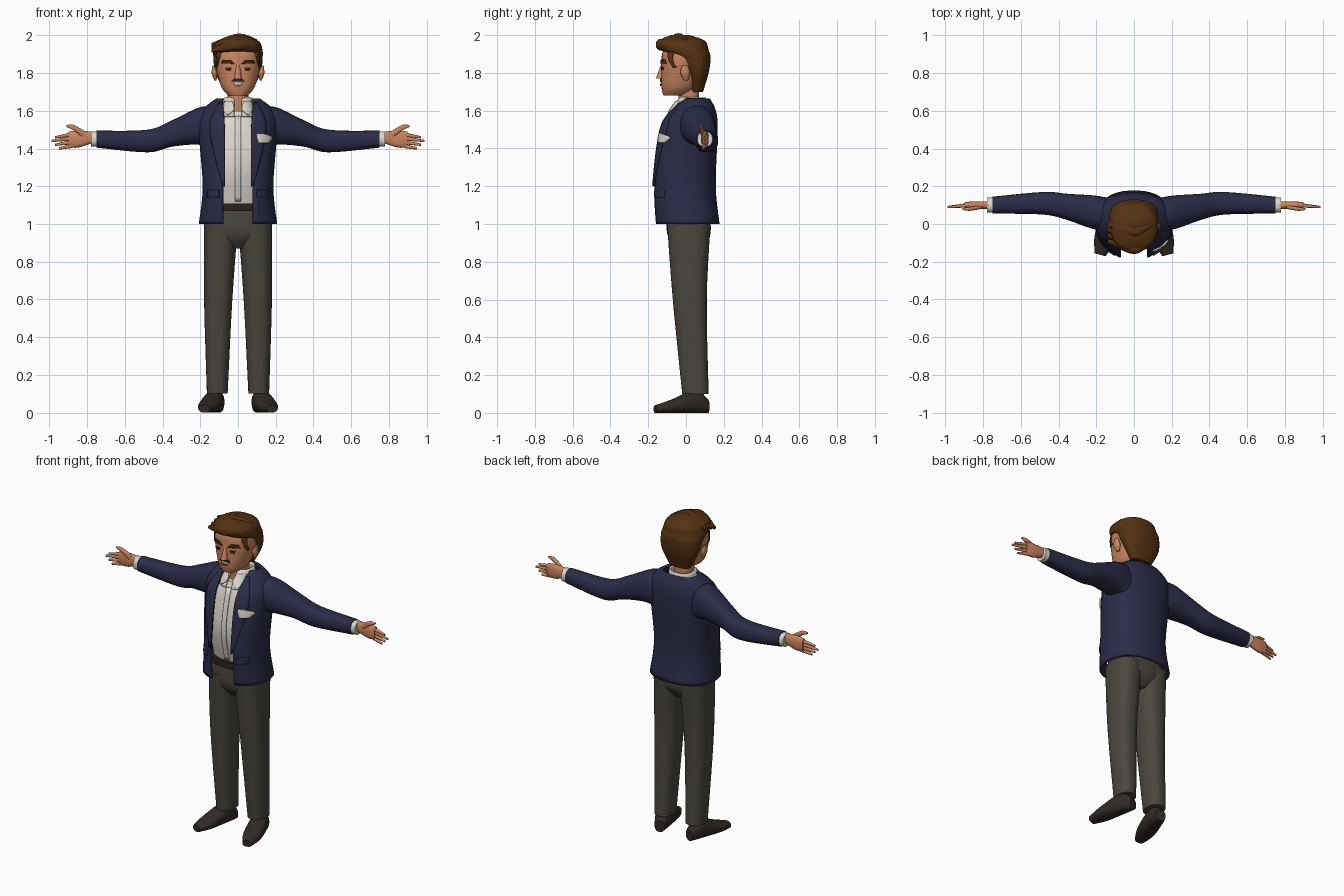
import bpy, bmesh, math
from mathutils import Vector, Matrix

cube = bpy.data.objects.get("Cube")
if cube:
    bpy.data.objects.remove(cube, do_unlink=True)


def material(name, *rgb):
    mat = bpy.data.materials.new(name)
    mat.use_nodes = True
    mat.diffuse_color = (*rgb, 1)
    shader = mat.node_tree.nodes["Principled BSDF"]
    shader.inputs["Base Color"].default_value = (*rgb, 1)
    shader.inputs["Roughness"].default_value = 0.8
    return mat


NAVY = material("navy cloth", .024, .025, .065)
WHITE = material("white cotton", .72, .68, .62)
GREY = material("grey trouser cloth", .07, .063, .05)
SHOE = material("dark shoe leather", .03, .024, .017)
BELT = material("belt leather", .026, .017, .01)
SKIN = material("skin", .58, .235, .115)
HAIR = material("brown hair", .09, .032, .006)
DARK = material("dark brown", .045, .018, .008)
LIPS = material("lips", .35, .1, .06)

# Every cross-section is a slightly boxy ellipse
BOXY = 0.85
STEPS = 5


def refine(rows):
    """Smoothly interpolate between rows of numbers."""
    fine = []
    for i, (start, end) in enumerate(zip(rows, rows[1:])):
        before = rows[max(i - 1, 0)]
        after = rows[min(i + 2, len(rows) - 1)]
        for step in range(STEPS):
            t = step / STEPS
            u = 1 - t
            ease = t * t * (3 - 2 * t)
            fine.append([b + (c - b) * ease + (c - a) / 2 * t * u * u - (d - b) / 2 * t * t * u
                         for a, b, c, d in zip(before, start, end, after)])
    return fine + [list(rows[-1])]


def boxy(value):
    return math.copysign(abs(value) ** BOXY, value)


def section(centre, side, depth, opening=0, count=36):
    """Ring of points around a centre, left open at the front by an angle."""
    ring = []
    for i in range(count):
        share = i / (count - 1 if opening else count)
        angle = opening + (math.tau - 2 * opening) * share
        ring.append(Vector(centre) + Vector(side) * boxy(math.sin(angle)) - Vector(depth) * boxy(math.cos(angle)))
    return ring


def make(name, rings, mat, closed=True, mirror=False, thick=0, matrix=Matrix()):
    """Skin a list of point rings into one smooth object."""
    bm = bmesh.new()
    loops = [[bm.verts.new(point) for point in ring] for ring in rings]
    count = len(loops[0])
    for low, high in zip(loops, loops[1:]):
        for i in range(count if closed else count - 1):
            j = (i + 1) % count
            bm.faces.new((low[i], low[j], high[j], high[i]))
    if closed:
        bm.faces.new(loops[0])
        bm.faces.new(loops[-1])
    bm.transform(matrix)
    bmesh.ops.recalc_face_normals(bm, faces=bm.faces)
    mesh = bpy.data.meshes.new(name)
    bm.to_mesh(mesh)
    bm.free()
    for face in mesh.polygons:
        face.use_smooth = True
    mesh.set_sharp_from_angle(angle=math.radians(45))
    mesh.materials.append(mat)
    part = bpy.data.objects.new(name, mesh)
    bpy.context.collection.objects.link(part)
    if thick:
        solid = part.modifiers.new("thickness", 'SOLIDIFY')
        solid.thickness, solid.offset = thick, 0
    if mirror:
        part.modifiers.new("other side", 'MIRROR')


def column(name, rows, mat, mirror=False, gap=0, thick=0):
    """Upright loft; rows are height, half width, front, back and, off centre, x."""
    rings = []
    for z, width, front, back, *x in refine(rows):
        opening = math.asin((gap / width) ** (1 / BOXY))
        rings.append(section((x[0] if x else 0, (front + back) / 2, z), (width, 0, 0),
                             (0, (back - front) / 2, 0), opening))
    make(name, rings, mat, not gap, mirror, thick)


def beam(name, rows, mat, mirror=True):
    """Sideways loft; rows are x, y, z, half depth, half height."""
    rings = [section((x, y, z), (0, depth, 0), (0, 0, height)) for x, y, z, depth, height in refine(rows)]
    make(name, rings, mat, mirror=mirror)


def patch(name, profile, rows, mat, lift=.003, mirror=False):
    """Thin plate on the front of a column; rows are height, x from, x to."""
    fine, rings = refine(profile), []
    for z, left, right in refine(rows):
        low, high = next((pair for pair in zip(fine, fine[1:]) if pair[1][0] >= z), fine[-2:])
        width, front, back = Vector(low[1:4]).lerp(Vector(high[1:4]), (z - low[0]) / (high[0] - low[0]))
        ring = []
        for i in range(STEPS + 1):
            x = left + (right - left) * i / STEPS
            bulge = max(0, 1 - abs(x / width) ** (2 / BOXY)) ** (BOXY / 2)
            ring.append((x, (front + back) / 2 - (back - front) / 2 * bulge - lift, z))
        rings.append(ring)
    make(name, rings, mat, False, mirror, .009)


# Trousers and belt
column("trouser_legs", [(.1, .055, -.02, .12, .11), (.6, .075, -.07, .11, .105), (1, .09, -.1, .13, .09)],
       GREY, mirror=True)
column("trouser_hips", [(.87, .05, -.05, .08), (.95, .17, -.1, .13), (1.1, .16, -.1, .12)], GREY)
column("belt", [(z, .17, -.12, .13) for z in (1.07, 1.11)], BELT)

# Shoes, from heel to toe, turned outward
shoe = [(.1, .03, .07), (.03, .05, .12), (-.1, .055, .07), (-.19, .03, .04)]
make("shoes", [section((0, y, height / 2), (width, 0, 0), (0, 0, height / 2)) for y, width, height in refine(shoe)],
     SHOE, mirror=True, matrix=Matrix.Translation((.13, .02, 0)) @ Matrix.Rotation(math.radians(15), 4, 'Z'))

# Shirt with open collar
shirt = [(1.1, .15, -.1, .12), (1.3, .16, -.14, .12), (1.5, .16, -.11, .13), (1.6, .09, -.07, .1)]
column("shirt", shirt, WHITE)
patch("shirt_placket", shirt, [(z, -.015, .015) for z in (1.12, 1.3, 1.57)], WHITE)
collar = [(1.57, .1, -.1, .1), (1.67, .07, -.03, .1)]
column("shirt_collar", collar, WHITE, gap=.02, thick=.01)
patch("collar_points", collar, [(1.58, .05, .06), (1.61, .02, .08), (1.65, .03, .07)], WHITE, .01, True)

# Jacket with open front, lapels, pockets and sleeves
jacket = [(1, .2, -.16, .17), (1.2, .18, -.17, .15), (1.5, .2, -.13, .16), (1.6, .18, -.07, .15),
          (1.66, .11, -.01, .12)]
column("jacket_body", jacket, NAVY, gap=.08, thick=.016)
patch("lapels", jacket, [(1.2, .07, .08), (1.5, .07, .15), (1.64, .08, .1)], NAVY, .012, True)
patch("pocket_flaps", jacket, [(z, .1, .16) for z in (1.14, 1.18)], NAVY, .012, True)
patch("pocket_square", jacket, [(1.43, .11, .16), (1.46, .1, .18), (1.48, .1, .13)], WHITE, .02)
beam("sleeves", [(.1, .06, 1.5, .07, .12), (.2, .06, 1.52, .09, .1), (.35, .09, 1.48, .07, .07),
                 (.48, .11, 1.44, .06, .06), (.75, .1, 1.45, .045, .045)], NAVY)
beam("shirt_cuffs", [(x, .1, 1.45, .04, .04) for x in (.74, .78)], WHITE)

# Hands with palms forward and thumbs up
beam("palms", [(.77, .1, 1.46, .02, .03), (.85, .1, 1.45, .02, .045), (.9, .1, 1.45, .015, .04)], SKIN)
for finger, (label, tip) in enumerate(dict(index=.97, middle=.99, ring=.97, little=.95).items()):
    z = 1.475 - .02 * finger
    beam(label + "_fingers", [(.88, .1, z, .011, .012), (tip, .09, z - .015, .006, .006)], SKIN)
beam("thumbs", [(.81, .09, 1.47, .01, .02), (.87, .08, 1.51, .01, .015), (.91, .08, 1.52, .005, .005)], SKIN)

# Neck, head, nose and ears
column("neck", [(z, .055, -.04, .07) for z in (1.57, 1.74)], SKIN)
head = [(1.68, .05, -.12, 0), (1.73, .09, -.13, .06), (1.85, .12, -.13, .1), (1.92, .11, -.12, .1),
        (1.97, .05, -.06, .04)]
column("head", head, SKIN)
column("nose", [(1.77, .02, -.16, -.1), (1.85, .01, -.13, -.1)], SKIN)
column("ears", [(1.76, .005, -.01, .01, .12), (1.8, .015, -.03, .02, .125), (1.84, .005, -.02, .01, .13)],
       SKIN, mirror=True)

# Face details
patch("eyebrows", head, [(1.85, .02, .09), (1.87, .04, .08)], DARK, mirror=True)
patch("eyes", head, [(1.815, .04, .06), (1.83, .035, .065)], DARK, 0, True)
patch("moustache", head, [(1.755, 0, .035), (1.77, 0, .02)], DARK, mirror=True)
patch("teeth", head, [(z, -.02, .02) for z in (1.74, 1.755)], WHITE, 0)
patch("lower_lip", head, [(1.73, -.01, .01), (1.74, -.025, .025)], LIPS)

# Hair: cap over the back and crown, with locks swept across the front
column("hair_cap", [(1.7, .07, .03, .09), (1.8, .12, 0, .12), (1.88, .13, -.06, .13), (1.92, .13, -.13, .12),
                    (1.97, .11, -.14, .1), (2, .03, -.08, .02)], HAIR)
for lock in range(4):
    y, z = .03 * lock - .13, 1.94 + .01 * lock
    beam("front_lock_" + "abcd"[lock], [(.1, y + .04, z, .01, .01), (0, y, z + .01, .03, .03),
                                        (-.14, y + .04, z - .02, .01, .01)], HAIR, False)
patch("sideburns", head, [(1.83, .11, .115), (1.91, .09, .11)], HAIR, mirror=True)
